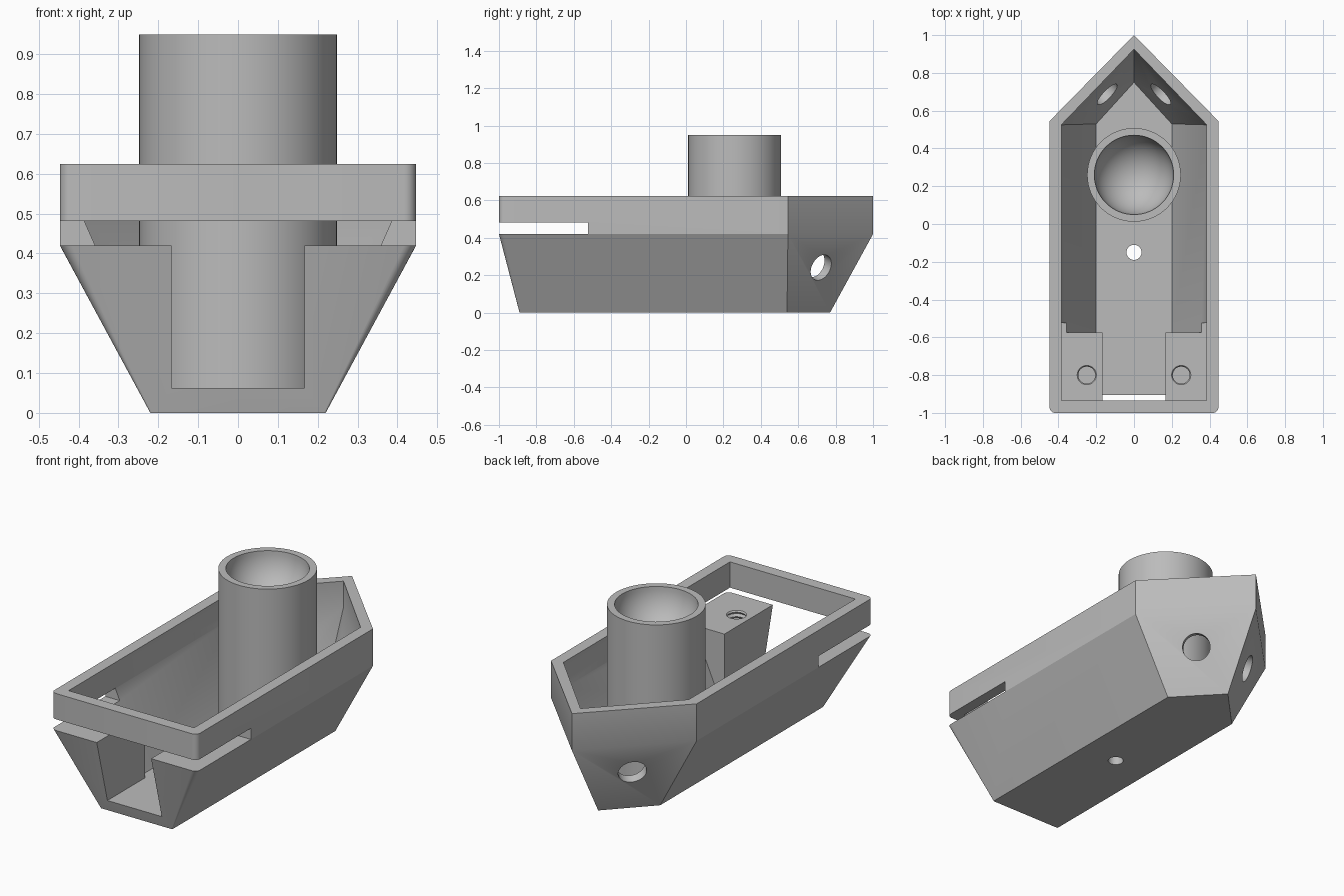
import bpy, bmesh, math
from mathutils import Vector

cube = bpy.data.objects.get("Cube")
if cube:
    bpy.data.objects.remove(cube, do_unlink=True)

grey = bpy.data.materials.new("plain_grey")
grey.use_nodes = True
grey.diffuse_color = (0.5, 0.5, 0.5, 1)
grey.node_tree.nodes["Principled BSDF"].inputs["Base Color"].default_value = (0.5, 0.5, 0.5, 1)


def loft(name, rings):
    """Closed solid through rings of (z, [(x, y), ...]) with equal counts."""
    bm = bmesh.new()
    loops = [[bm.verts.new((x, y, z)) for x, y in pts] for z, pts in rings]
    for a, b in zip(loops, loops[1:]):
        for i in range(len(a)):
            j = (i + 1) % len(a)
            bm.faces.new((a[i], a[j], b[j], b[i]))
    bm.faces.new(loops[0][::-1])
    bm.faces.new(loops[-1])
    bmesh.ops.recalc_face_normals(bm, faces=bm.faces)
    mesh = bpy.data.meshes.new(name)
    bm.to_mesh(mesh)
    bm.free()
    mesh.materials.append(grey)
    obj = bpy.data.objects.new(name, mesh)
    bpy.context.collection.objects.link(obj)
    return obj


def boat(half, front, shoulder, tip, r=0):
    """Pointed outline, optionally with rounded front corners."""
    right = [(half, shoulder)]
    if r:
        for i in range(7):
            a = math.pi / 2 * i / 6
            right.append((half - r + r * math.cos(a), front + r - r * math.sin(a)))
    else:
        right.append((half, front))
    return [(0, tip)] + right + [(-x, y) for x, y in reversed(right)]


def circle(r, x=0, y=0, n=64):
    return [(x + r * math.cos(math.tau * i / n), y + r * math.sin(math.tau * i / n))
            for i in range(n)]


def box(name, half, y0, y1, z0, z1):
    pts = [(-half, y0), (half, y0), (half, y1), (-half, y1)]
    return loft(name, [(z0, pts), (z1, pts)])


# Pointed hull with a flared lower part and an upright rim
hull_top = boat(0.447, -1, 0.545, 1, 0.03)
hull = loft("hull", [(0, boat(0.22, -0.89, 0.54, 0.77, 0.004)),
                     (0.42, hull_top), (0.625, hull_top)])

# Cavity, rim opening, side slot and front channel
well_top = boat(0.385, -0.575, 0.525, 0.925)
cutters = [
    loft("cavity_cutter", [(0.0625, boat(0.2, -0.575, 0.53, 0.75)),
                           (0.48, well_top), (0.8, well_top)]),
    box("rim_cutter", 0.385, -0.935, -0.55, 0.45, 0.8),
    box("slot_cutter", 0.6, -1.2, -0.525, 0.42, 0.482),
    box("channel_cutter", 0.167, -1.2, -0.5, 0.0625, 0.45),
    loft("drain_cutter", [(z, circle(0.04, 0, -0.15, 32)) for z in (-0.1, 0.2)]),
]

for side in (-1, 1):
    # Threaded screw holes in the front blocks
    threads = [(0.2 + 0.0125 * i, circle(0.045 if i % 2 else 0.055, side * 0.25, -0.8, 32))
               for i in range(20)]
    cutters.append(loft("screw_cutter", threads))
    # Round holes square to the sloping bow faces
    hole = loft("bow_cutter", [(z, circle(0.073, n=48)) for z in (-0.15, 0.15)])
    hole.rotation_mode = 'QUATERNION'
    hole.rotation_quaternion = Vector((side * 0.66, 0.66, -0.36)).to_track_quat('Z', 'Y')
    hole.location = (side * 0.16, 0.705, 0.25)
    cutters.append(hole)

bpy.context.view_layer.update()
bpy.context.view_layer.objects.active = hull
for cutter in cutters:
    mod = hull.modifiers.new("cut", 'BOOLEAN')
    mod.operation = 'DIFFERENCE'
    mod.solver = 'EXACT'
    mod.object = cutter
    bpy.ops.object.modifier_apply(modifier=mod.name)
    bpy.data.objects.remove(cutter, do_unlink=True)

# Round post with a hemispherical cup in its top
post_rings = [(z, circle(0.248, 0, 0.26)) for z in (0.06, 0.95)]
for i in range(16):
    a = math.radians(88) * i / 15
    post_rings.append((0.95 - 0.21 * math.sin(a), circle(0.21 * math.cos(a), 0, 0.26)))
post = loft("cup_post", post_rings)

for obj in (hull, post):
    bpy.ops.object.select_all(action='DESELECT')
    obj.select_set(True)
    bpy.context.view_layer.objects.active = obj
    bpy.ops.object.shade_smooth_by_angle(angle=math.radians(25))
